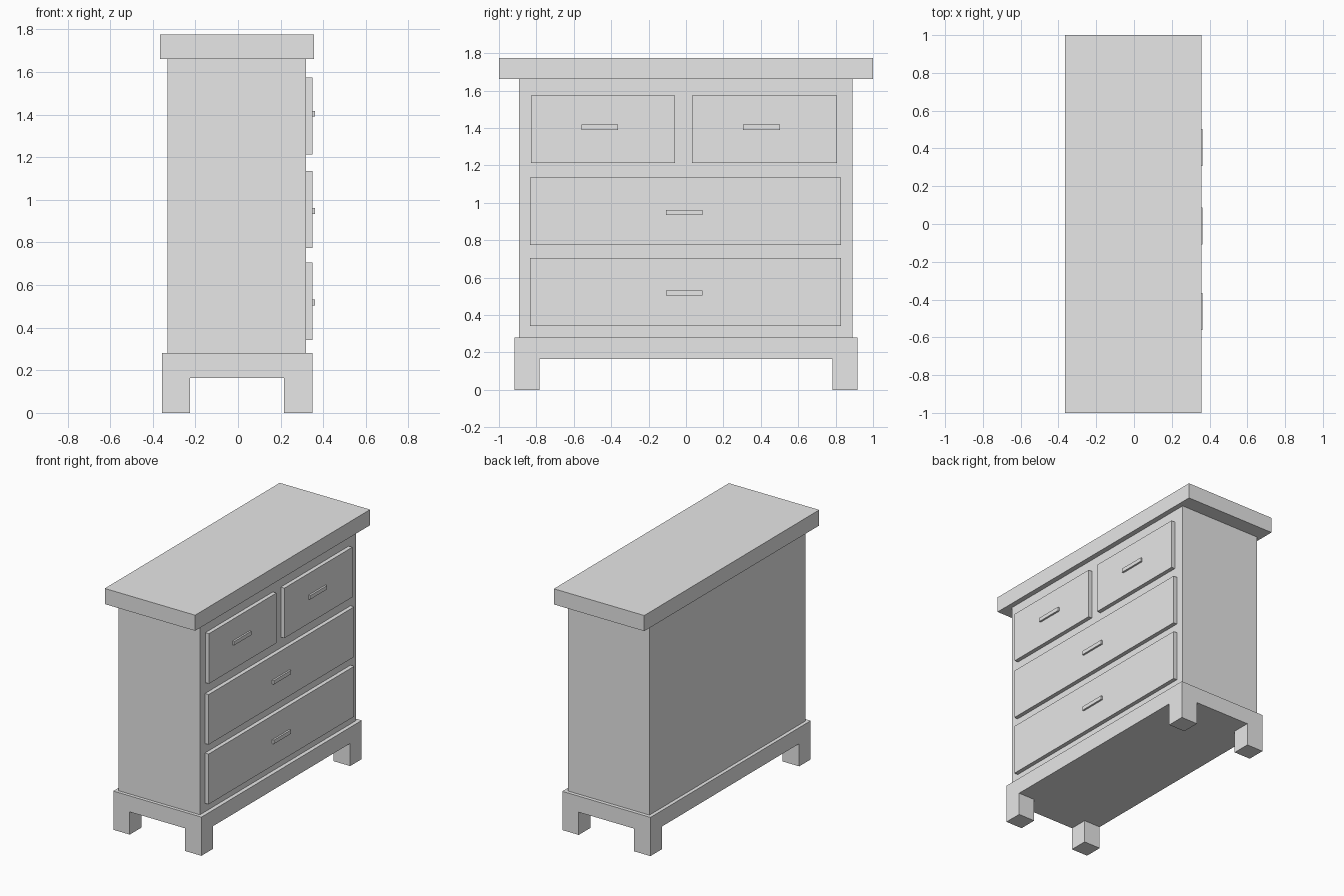
import bpy
import bmesh
from mathutils import Vector

cube = bpy.data.objects.get("Cube")
if cube:
    bpy.data.objects.remove(cube, do_unlink=True)

grey = bpy.data.materials.new("plain_grey")
grey.use_nodes = True
grey.diffuse_color = (0.8, 0.8, 0.8, 1)
grey.node_tree.nodes["Principled BSDF"].inputs["Base Color"].default_value = (0.8, 0.8, 0.8, 1)


def box_mesh(low, high):
    """Box spanning two opposite corners."""
    low, high = Vector(low), Vector(high)
    bm = bmesh.new()
    bmesh.ops.create_cube(bm, size=1)
    bmesh.ops.scale(bm, vec=high - low, verts=bm.verts)
    bmesh.ops.translate(bm, vec=(low + high) / 2, verts=bm.verts)
    return bm


def finish(name, bm):
    mesh = bpy.data.meshes.new(name)
    bm.to_mesh(mesh)
    bm.free()
    mesh.materials.append(grey)
    obj = bpy.data.objects.new(name, mesh)
    bpy.context.collection.objects.link(obj)
    return obj


def box(name, low, high):
    return finish(name, box_mesh(low, high))


# Plinth: a slab cut into a grid, with its corner cells drawn down as feet
back, front, side = -0.357, 0.349, 0.916
foot, apron, plinth_top = 0.132, 0.164, 0.28
bm = box_mesh((back, -side, apron), (front, side, plinth_top))
inner_x = (back + foot, front - foot)
inner_y = side - foot
cuts = [((x, 0, 0), (1, 0, 0)) for x in inner_x]
cuts += [((0, y, 0), (0, 1, 0)) for y in (-inner_y, inner_y)]
for point, normal in cuts:
    bmesh.ops.bisect_plane(bm, geom=bm.verts[:] + bm.edges[:] + bm.faces[:],
                           plane_co=point, plane_no=normal)
bm.normal_update()
corners = []
for face in bm.faces:
    c = face.calc_center_median()
    if face.normal.z < -0.5 and abs(c.y) > inner_y and not inner_x[0] < c.x < inner_x[1]:
        corners.append(face)
for face in corners:
    new = bmesh.ops.extrude_discrete_faces(bm, faces=[face])["faces"][0]
    bmesh.ops.translate(bm, vec=(0, 0, -apron), verts=new.verts)
bmesh.ops.recalc_face_normals(bm, faces=bm.faces)
finish("plinth_with_feet", bm)

# Carcass and overhanging top
face_x = 0.32
box("carcass", (-0.331, -0.892, plinth_top), (face_x, 0.89, 1.662))
box("top_board", (-0.366, -1, 1.662), (0.357, 1, 1.775))

# Drawers with bar handles: name, y range, z range, handle centre (y, z)
drawers = [
    ("upper_front_drawer", (-0.83, -0.058), (1.212, 1.574), (-0.462, 1.404)),
    ("upper_back_drawer", (0.032, 0.808), (1.212, 1.574), (0.404, 1.404)),
    ("middle_drawer", (-0.834, 0.83), (0.773, 1.135), (-0.01, 0.948)),
    ("bottom_drawer", (-0.834, 0.83), (0.341, 0.705), (-0.01, 0.517)),
]
for name, (y0, y1), (z0, z1), (hy, hz) in drawers:
    box(name, (face_x, y0, z0), (front, y1, z1))
    box(name + "_handle", (front, hy - 0.098, hz - 0.014), (0.362, hy + 0.098, hz + 0.014))
